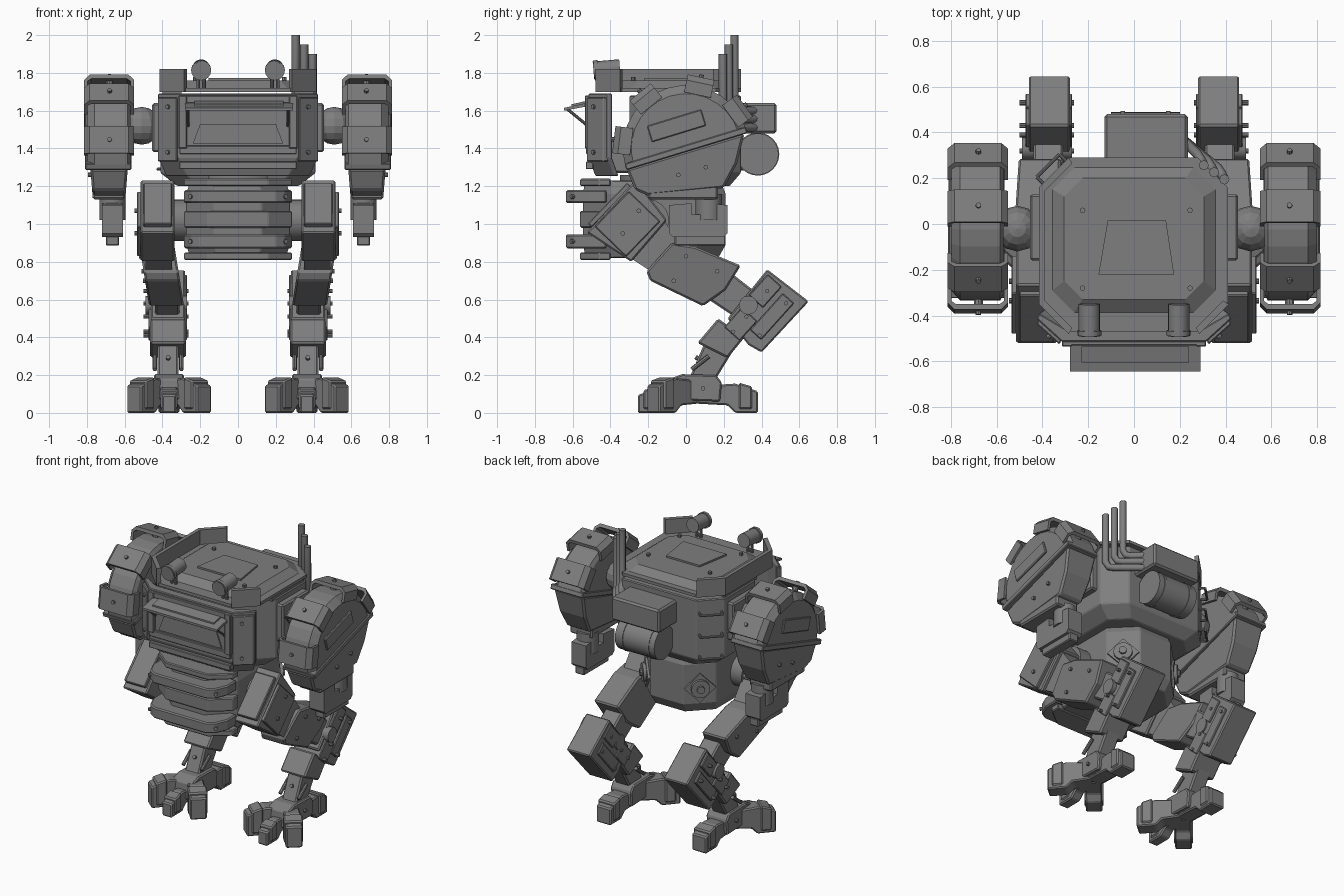
import bpy, bmesh
from math import sin, cos, radians
from mathutils import Vector

cube = bpy.data.objects.get("Cube")
if cube:
    bpy.data.objects.remove(cube, do_unlink=True)

steel = bpy.data.materials.new("grey_steel")
steel.use_nodes = True
steel.diffuse_color = (0.21, 0.21, 0.21, 1)
steel.node_tree.nodes["Principled BSDF"].inputs["Base Color"].default_value = steel.diffuse_color


def finish(bm, name, mirror=False, bevel=0.0, smooth=False):
    bmesh.ops.recalc_face_normals(bm, faces=bm.faces)
    mesh = bpy.data.meshes.new(name)
    bm.to_mesh(mesh)
    bm.free()
    mesh.materials.append(steel)
    if smooth:
        mesh.polygons.foreach_set("use_smooth", [True] * len(mesh.polygons))
        mesh.set_sharp_from_angle(angle=radians(35))
    obj = bpy.data.objects.new(name, mesh)
    bpy.context.collection.objects.link(obj)
    if bevel:
        mod = obj.modifiers.new("edge_bevel", "BEVEL")
        mod.width, mod.segments = bevel, 1
    if mirror:
        obj.modifiers.new("mirror", "MIRROR")
    return obj


def loft(name, rings, **options):
    """Skin closed rings of equal length and cap both ends."""
    bm = bmesh.new()
    loops = [[bm.verts.new(p) for p in ring] for ring in rings]
    count = len(loops[0])
    for low, high in zip(loops, loops[1:]):
        for i in range(count):
            j = (i + 1) % count
            bm.faces.new((low[i], low[j], high[j], high[i]))
    bm.faces.new(loops[0])
    bm.faces.new(loops[-1])
    return finish(bm, name, **options)


def prism(name, axis, points, low, high, **options):
    """Extrude a 2D outline along one axis."""
    def place(a, b, t):
        return {"x": (t, a, b), "y": (a, t, b), "z": (a, b, t)}[axis]
    return loft(name, [[place(a, b, t) for a, b in points] for t in (low, high)], **options)


def box(name, x, y, z, **options):
    return prism(name, "z", [(x[0], y[0]), (x[1], y[0]), (x[1], y[1]), (x[0], y[1])], *z, **options)


def tilted(cy, cz, degrees, width, height):
    c, s = cos(radians(degrees)), sin(radians(degrees))
    corners = ((-1, -1), (1, -1), (1, 1), (-1, 1))
    return [(cy + (i * width * c - j * height * s) / 2, cz + (i * width * s + j * height * c) / 2)
            for i, j in corners]


def both_sides(half_plan):
    return half_plan + [(-x, y) for x, y in reversed(half_plan)]


def octagon(half, front, back, cut):
    return both_sides([(half - cut, front), (half, front + cut), (half, back - cut), (half - cut, back)])


def octagon_loft(name, sections, **options):
    return loft(name, [[(x, y, z) for x, y in octagon(*shape)] for *shape, z in sections], **options)


def rods(name, pairs, radius, sides=10, **options):
    """Cylinders between pairs of points, joined in one object."""
    bm = bmesh.new()
    for start, end in pairs:
        a, b = Vector(start), Vector(end)
        turn = (b - a).to_track_quat("Z", "Y").to_matrix().to_4x4()
        turn.translation = (a + b) / 2
        bmesh.ops.create_cone(bm, cap_ends=True, segments=sides, radius1=radius, radius2=radius,
                              depth=(b - a).length, matrix=turn)
    return finish(bm, name, smooth=True, **options)


def bolts(name, points, direction, **options):
    d = Vector(direction) * 0.012
    rods(name, [(Vector(p) - d, Vector(p) + d) for p in points], 0.012, 8, **options)


# Torso hull and waist
octagon_loft("torso_hull", [(0.32, -0.28, 0.23, 0.10, 1.20), (0.41, -0.30, 0.29, 0.13, 1.27),
                            (0.41, -0.30, 0.29, 0.13, 1.68)], bevel=0.006)
rods("waist_ring", [((0, -0.1, 1.12), (0, -0.1, 1.26))], 0.25, 24)
box("torso_floor", (-0.3, 0.3), (-0.47, -0.25), (1.27, 1.46), bevel=0.01)

# Roof deck, parapet and hatch
octagon_loft("deck", [(0.41, -0.47, 0.29, 0.13, z) for z in (1.70, 1.72)])
box("deck_support", (0.30, 0.4), (-0.2, 0.15), (1.67, 1.71), mirror=True)
outer, inner = octagon(0.415, -0.48, 0.29, 0.13), octagon(0.39, -0.455, 0.265, 0.12)
for side, order in (("front_left", (0, 1)), ("right", (7, 6, 5, 4))):
    strip = [outer[i] for i in order] + [inner[i] for i in reversed(order)]
    prism(side + "_parapet", "z", strip, 1.70, 1.82)
octagon_loft("roof_hatch", [(0.37, -0.40, 0.26, 0.10, 1.71), (0.305, -0.33, 0.20, 0.08, 1.76)])
prism("hatch_panel", "z", [(-0.155, -0.22), (0.175, -0.22), (0.14, 0.015), (-0.115, 0.015)], 1.75, 1.772)
bolts("hatch_bolts", [(x, y, 1.765) for x in (-0.225, 0.245) for y in (-0.28, 0.06)], (0, 0, 1))

# Roof lamps
rods("lamp", [((0.195, -0.35, 1.825), (0.195, -0.49, 1.813))], 0.047, 16, mirror=True)
rods("lamp_rim", [((0.195, -0.465, 1.815), (0.195, -0.487, 1.813))], 0.053, 16, mirror=True)
rods("lamp_posts", [((x, -0.42, 1.7), (x, -0.42, 1.8)) for x in (0.18, 0.21)], 0.01, mirror=True)


# Front armour with angled wings
def armour_ring(half, front, z):
    plan = [(half, front), (half + 0.11, front + 0.10), (half + 0.10, front + 0.125), (half - 0.01, front + 0.06)]
    return [(x, y, z) for x, y in both_sides(plan)]


loft("front_armour", [armour_ring(*r) for r in ((0.27, -0.48, 1.255), (0.315, -0.515, 1.35),
                                                (0.315, -0.515, 1.69))], bevel=0.005)
prism("wing_plate", "z", [(0.325, -0.527), (0.425, -0.438), (0.415, -0.41), (0.315, -0.50)],
      1.33, 1.67, mirror=True, bevel=0.005)
box("window_side", (0.27, 0.315), (-0.535, -0.51), (1.40, 1.68), mirror=True, bevel=0.004)
for name, low, high in (("window_sill", 1.37, 1.415), ("window_header", 1.64, 1.68), ("chin_bar", 1.29, 1.33)):
    box(name, (-0.31, 0.31), (-0.53, -0.49), (low, high), bevel=0.004)
prism("window_panel", "y", [(-0.24, 1.425), (0.24, 1.425), (0.2, 1.53), (-0.2, 1.53)], -0.523, -0.51)
bolts("armour_bolts", [(0.37, -0.488, z) for z in (1.38, 1.62)], (0.6, -0.7, 0), mirror=True)

# Sun visor on struts
prism("visor", "x", [(-0.485, 1.65), (-0.645, 1.615), (-0.645, 1.60), (-0.485, 1.63)], -0.28, 0.29)
prism("visor_panel", "x", [(-0.535, 1.65), (-0.605, 1.634), (-0.605, 1.62), (-0.535, 1.63)], -0.23, 0.24)
rods("visor_struts", [((0.265, -0.63, 1.61), (0.265, -0.52, 1.52))], 0.008, mirror=True)

# Pelvis barrel and belly ribs
octagon_loft("pelvis", [(0.25, -0.53, 0.17, 0.14, 0.82), (0.275, -0.545, 0.21, 0.15, 0.89),
                        (0.275, -0.545, 0.21, 0.15, 1.16), (0.25, -0.535, 0.18, 0.14, 1.23)], bevel=0.006)
rib = both_sides([(0.285, -0.40), (0.285, -0.46), (0.16, -0.56)])
for name, low, high in (("belly_rib_low", 0.81, 0.85), ("belly_rib_middle", 0.98, 1.07), ("belly_rib_top", 1.20, 1.24)):
    prism(name, "z", rib, low, high, bevel=0.006)
bumper = both_sides([(0.285, -0.42), (0.285, -0.52), (0.25, -0.60), (0.2, -0.635)])
for low, high in ((0.87, 0.945), (1.11, 1.18)):
    prism("belly_bumper", "z", bumper, low, high, bevel=0.008)
    bolts("belly_bolts", [(0.25, -0.60, (low + high) / 2)], (0.5, -0.8, 0), mirror=True)

# Round ports on the rear corners of the pelvis
port, facing = Vector((0.2, 0.135, 1.0)), Vector((0.7, 0.7, 0))
for name, radius, reach, sides in (("port_plate", 0.10, 0.015, 4), ("port_wheel", 0.06, 0.035, 16), ("port_hub", 0.025, 0.05, 10)):
    rods(name, [(port - facing * 0.05, port + facing * reach)], radius, sides, mirror=True)

# Backpack, tank and exhaust pipes
box("backpack", (-0.13, 0.235), (0.25, 0.48), (1.48, 1.64), bevel=0.012)
rods("tank", [((-0.1, 0.38, 1.37), (0.2, 0.38, 1.37))], 0.11, 24)
rods("tank_straps", [((x, 0.38, 1.37), (x + 0.02, 0.38, 1.37)) for x in (-0.06, 0.14)], 0.114, 24)
for i in range(3):
    x, y, top, low = 0.305 + i * 0.045, 0.257 - i * 0.031, 2 - i * 0.05, 1.60 - i * 0.045
    curve = bpy.data.curves.new("exhaust_pipe", "CURVE")
    curve.dimensions, curve.bevel_depth, curve.bevel_resolution, curve.use_fill_caps = "3D", 0.022, 2, True
    spline = curve.splines.new("POLY")
    path = [(x, y, top), (x, y, low + 0.05), (x - 0.01, y + 0.02, low + 0.01), (x - 0.03, y + 0.05, low), (0.2, 0.38, low)]
    spline.points.add(len(path) - 1)
    for point, co in zip(spline.points, path):
        point.co = (*co, 1)
    curve.materials.append(steel)
    bpy.context.collection.objects.link(bpy.data.objects.new("exhaust_pipe", curve))

# Ladder on the rear right corner
for z in (1.29, 1.44, 1.59):
    a, b, out = Vector((-0.395, 0.175, z)), Vector((-0.295, 0.275, z)), Vector((-0.03, 0.03, 0))
    rods("ladder_rung", [(a, a + out), (b, b + out), (a + out, b + out)], 0.008)

# Shoulder joint
box("shoulder_mount", (0.40, 0.455), (-0.16, 0.13), (1.38, 1.64), mirror=True, bevel=0.01)
rods("shoulder_axle", [((0.42, -0.02, 1.52), (0.60, -0.02, 1.52))], 0.05, 12, mirror=True)
ball = bmesh.new()
bmesh.ops.create_uvsphere(ball, u_segments=12, v_segments=8, radius=0.1)
bmesh.ops.translate(ball, verts=ball.verts, vec=(0.51, -0.02, 1.52))
finish(ball, "shoulder_ball", mirror=True)


# Half-round shoulder armour, tilted upward at the back
TILT, HUB = 17, 1.40


def half_disc(x, radius):
    angles = [radians(TILT + 180 * i / 14) for i in range(15)]
    return [(x, radius * cos(a), HUB + radius * sin(a)) for a in angles]


loft("shoulder_drum", [half_disc(*r) for r in ((0.57, 0.31), (0.585, 0.335), (0.76, 0.335), (0.80, 0.29))], mirror=True)
prism("shoulder_band", "x", tilted(0, HUB, TILT, 0.67, 0.035), 0.565, 0.81, mirror=True, bevel=0.005)
prism("shoulder_plate", "x", tilted(-0.05, 1.52, TILT, 0.30, 0.09), 0.78, 0.812, mirror=True, bevel=0.005)
# Pads wrap the rim as thin channels
pad = [(0.55, 0.29), (0.55, 0.355), (0.58, 0.385), (0.785, 0.385), (0.815, 0.355), (0.815, 0.29),
       (0.797, 0.29), (0.797, 0.348), (0.778, 0.362), (0.588, 0.362), (0.568, 0.348), (0.568, 0.29)]
for angle in (36, 78, 129, 173):
    a = radians(angle)
    rings = [[(x, r * cos(a) - s * sin(a), HUB + r * sin(a) + s * cos(a)) for x, r in pad] for s in (-0.072, 0.072)]
    loft("shoulder_pad", rings, mirror=True)
    bolts("pad_bolt", [(0.68, 0.388 * cos(a), HUB + 0.388 * sin(a))], (0, cos(a), sin(a)), mirror=True)
    rods("pad_post", [((0.68, r * cos(a), HUB + r * sin(a)) for r in (0.30, 0.38))], 0.02, mirror=True)

# Arm and gripper
arm = [(-0.315, 1.29), (-0.27, 1.18), (-0.2, 1.15), (0.2, 1.19), (0.27, 1.32), (0.31, 1.48)]
loft("upper_arm", [[(x + (z - 1.4) * lean, y, z) for y, z in arm] for x, lean in ((0.575, -0.08), (0.79, 0.08))],
     mirror=True, bevel=0.012)
bolts("arm_bolts", [(0.782, -0.04, 1.26), (0.786, 0.105, 1.30)], (1, 0, 0), mirror=True)
box("forearm", (0.60, 0.77), (-0.2, 0.17), (1.13, 1.24), mirror=True, bevel=0.01)
rods("wrist", [((0.665, 0.12, 1.02), (0.665, 0.12, 1.16))], 0.07, 14, mirror=True)
prism("gripper", "x", [(-0.09, 0.95), (-0.07, 0.93), (0.2, 0.93), (0.22, 0.95), (0.22, 1.10), (0.12, 1.11),
                       (0.12, 1.05), (0.03, 1.05), (0.03, 1.11), (-0.09, 1.10)], 0.61, 0.72, mirror=True)
box("gripper_tip", (0.63, 0.70), (-0.06, 0.21), (0.885, 0.94), mirror=True, bevel=0.006)

# Hip and thigh
rods("hip_axle", [((0.24, -0.2, 1.02), (0.36, -0.2, 1.02))], 0.11, 18, mirror=True)
hip = [(-0.525, 0.955), (-0.265, 1.235), (-0.10, 1.02), (-0.29, 0.80)]
prism("hip_box", "x", hip, 0.335, 0.515, mirror=True, bevel=0.008)
prism("hip_side_plate", "x", tilted(-0.31, 1.0, 46, 0.26, 0.23), 0.51, 0.535, mirror=True, bevel=0.005)
prism("hip_front_plate", "x", tilted(-0.405, 1.10, 46, 0.30, 0.03), 0.35, 0.50, mirror=True, bevel=0.005)
bolts("hip_bolts", [(0.535, -0.335, 0.95), (0.535, -0.25, 1.07)], (1, 0, 0), mirror=True)
prism("thigh_link", "x", [(-0.31, 0.83), (-0.14, 1.05), (0.0, 0.86), (-0.14, 0.72)], 0.35, 0.49, mirror=True)
thigh = [(-0.21, 0.75), (-0.075, 0.90), (0.05, 0.88), (0.29, 0.78), (0.21, 0.65), (0.09, 0.565), (-0.19, 0.70)]
loft("thigh", [[(x + (z - 0.75) * 0.16, y, z) for y, z in thigh] for x in (0.315, 0.50)], mirror=True, bevel=0.01)
bolts("thigh_bolts", [(0.513, 0.0, 0.83), (0.50, 0.165, 0.75), (0.492, -0.065, 0.70)], (1, 0, 0), mirror=True)
prism("knee_link", "x", [(0.12, 0.60), (0.24, 0.74), (0.42, 0.60), (0.30, 0.48)], 0.31, 0.44, mirror=True, bevel=0.01)
rods("knee_pin", [((0.27, 0.33, 0.57), (0.49, 0.33, 0.57))], 0.05, 14, mirror=True)

# Calf, shank and pins
LEAN = 48
prism("calf", "x", [(0.43, 0.76), (0.65, 0.59), (0.40, 0.32), (0.33, 0.36), (0.22, 0.50)], 0.28, 0.46, mirror=True, bevel=0.008)
prism("calf_plates", "x", tilted(0.455, 0.51, LEAN, 0.26, 0.08), 0.27, 0.475, mirror=True, bevel=0.005)
prism("calf_upper_plates", "x", tilted(0.42, 0.645, LEAN, 0.15, 0.10), 0.27, 0.475, mirror=True, bevel=0.005)
prism("calf_lower_plates", "x", tilted(0.29, 0.47, LEAN, 0.14, 0.11), 0.27, 0.475, mirror=True, bevel=0.005)
rods("leg_pins", [((0.262, y, z), (0.50, y, z)) for y, z in
                  ((0.43, 0.645), (0.53, 0.58), (0.32, 0.51), (0.25, 0.43), (0.39, 0.41))], 0.011, 8, mirror=True)
prism("shank_collar", "x", [(0.17, 0.50), (0.31, 0.40), (0.22, 0.29), (0.06, 0.37)], 0.275, 0.465, mirror=True, bevel=0.01)
prism("shank", "x", [(0.12, 0.42), (0.25, 0.33), (0.14, 0.15), (0.02, 0.19)], 0.315, 0.425, mirror=True, bevel=0.01)
rods("shin_spikes", [((x, 0.12, 0.30), (x, 0.03, 0.23)) for x in (0.30, 0.44)], 0.012, 8, mirror=True)
bolts("shank_bolt", [(0.37, 0.06, 0.29)], (0, -0.8, 0.5), mirror=True)

# Foot: ankle block, three splayed toes and a heel
ANKLE = Vector((0.365, 0.04, 0))
prism("ankle_block", "x", [(-0.10, 0.07), (-0.09, 0.18), (-0.02, 0.205), (0.16, 0.20), (0.19, 0.16), (0.18, 0.06)],
      0.285, 0.445, mirror=True, bevel=0.008)
bolts("ankle_bolt", [(0.447, 0.09, 0.13)], (1, 0, 0), mirror=True)
for name, angle, length, half, height in (("inner_toe", -41, 0.285, 0.052, 0.17), ("outer_toe", 41, 0.285, 0.052, 0.17),
                                          ("middle_toe", 0, 0.295, 0.037, 0.12), ("heel", 180, 0.34, 0.055, 0.14)):
    a, tip = radians(angle), length - 0.12
    forward, across = Vector((sin(a), -cos(a), 0)), Vector((cos(a), sin(a), 0))
    shape = [(0, 0.05), (0, height), (tip, height + 0.015), (length, height - 0.025), (length, 0), (tip, 0), (tip - 0.04, 0.04)]
    cap = [(tip + 0.02, 0.02), (tip + 0.02, height + 0.02), (length - 0.03, height), (length - 0.03, 0.02)]
    for label, outline, wide in ((name, shape, half), (name + "_cap", cap, half + 0.008)):
        rings = [[ANKLE + forward * f + across * s + Vector((0, 0, z)) for f, z in outline] for s in (-wide, wide)]
        loft(label, rings, mirror=True, bevel=0.008)
